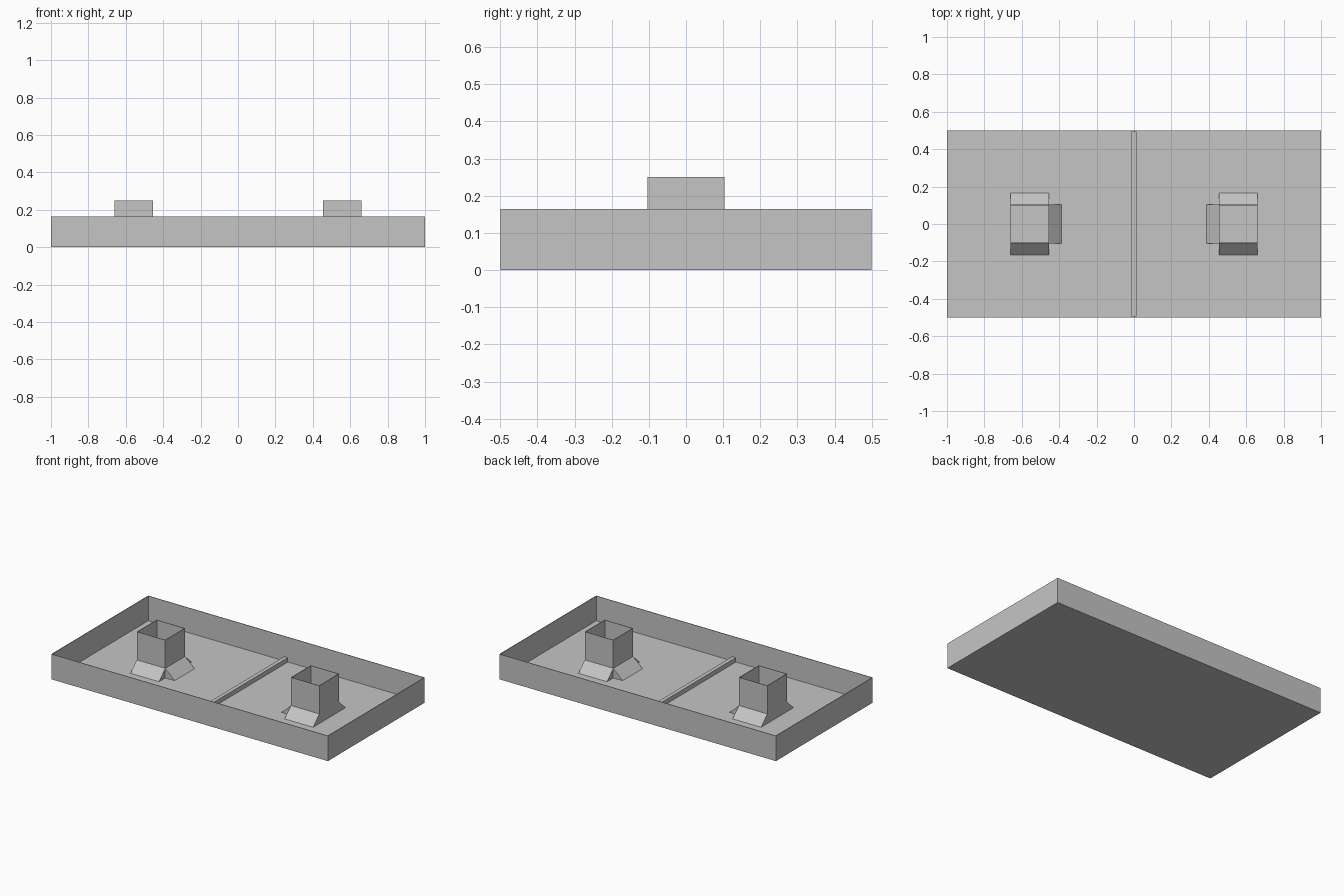
import bpy
import bmesh
from mathutils import Matrix, Vector

cube = bpy.data.objects.get("Cube")
if cube:
    bpy.data.objects.remove(cube, do_unlink=True)

GREY = (0.56, 0.56, 0.56, 1.0)
grey = bpy.data.materials.new("plain grey")
grey.use_nodes = True
grey.diffuse_color = GREY
grey.node_tree.nodes["Principled BSDF"].inputs["Base Color"].default_value = GREY

WALL = 0.005      # sheet thickness
FLOOR = 0.003
HALF = 0.103      # half width of a tube
TUBE_X = 0.557


def add_object(name, bm):
    bmesh.ops.recalc_face_normals(bm, faces=bm.faces[:])
    mesh = bpy.data.meshes.new(name)
    bm.to_mesh(mesh)
    bm.free()
    mesh.materials.append(grey)
    obj = bpy.data.objects.new(name, mesh)
    bpy.context.collection.objects.link(obj)
    return obj


def box(size, center):
    bm = bmesh.new()
    bmesh.ops.create_cube(bm, size=1)
    bmesh.ops.scale(bm, vec=size, verts=bm.verts)
    bmesh.ops.translate(bm, vec=center, verts=bm.verts)
    return bm


def open_box(name, size, center, floor):
    """Box hollowed from the top, leaving thin walls and a floor."""
    bm = box(size, center)
    top = max(bm.faces, key=lambda f: f.calc_center_median().z)
    bmesh.ops.inset_region(bm, faces=[top], thickness=WALL)
    pit = bmesh.ops.extrude_discrete_faces(bm, faces=[top])["faces"][0]
    bmesh.ops.translate(bm, vec=(0, 0, floor - size[2]), verts=pit.verts)
    return add_object(name, bm)


def flap(name, x, direction, reach):
    """Sloped wedge leaning on one side of a tube."""
    out = Vector(direction)
    side = Vector((-out.y, out.x, 0))
    base = Vector((x, 0, 0)) + out * HALF
    profile = [(0, 0), (reach, 0), (0, 0.066)]
    bm = bmesh.new()
    verts = [bm.verts.new(base - side * HALF + out * d + Vector((0, 0, z)))
             for d, z in profile]
    face = bm.faces.new(verts)
    new = bmesh.ops.extrude_face_region(bm, geom=[face])["geom"]
    bmesh.ops.translate(bm, vec=side * 2 * HALF,
                        verts=[v for v in new if isinstance(v, bmesh.types.BMVert)])
    return add_object(name, bm)


# Shallow tray and its low central divider
open_box("tray", (2, 1, 0.165), (0, 0, 0.0825), FLOOR)
add_object("divider", box((0.026, 0.99, 0.032), (0, 0, 0.016)))

# Two open square tubes, flared at front, back and the inner side
for label, sign in (("left", 1), ("right", -1)):
    x = sign * TUBE_X
    open_box(label + "_tube", (2 * HALF, 2 * HALF, 0.25), (x, 0, 0.125), FLOOR)
    flap(label + "_front_flap", x, (0, -1, 0), 0.067)
    flap(label + "_back_flap", x, (0, 1, 0), 0.067)
    flap(label + "_inner_flap", x, (-sign, 0, 0), 0.07)
